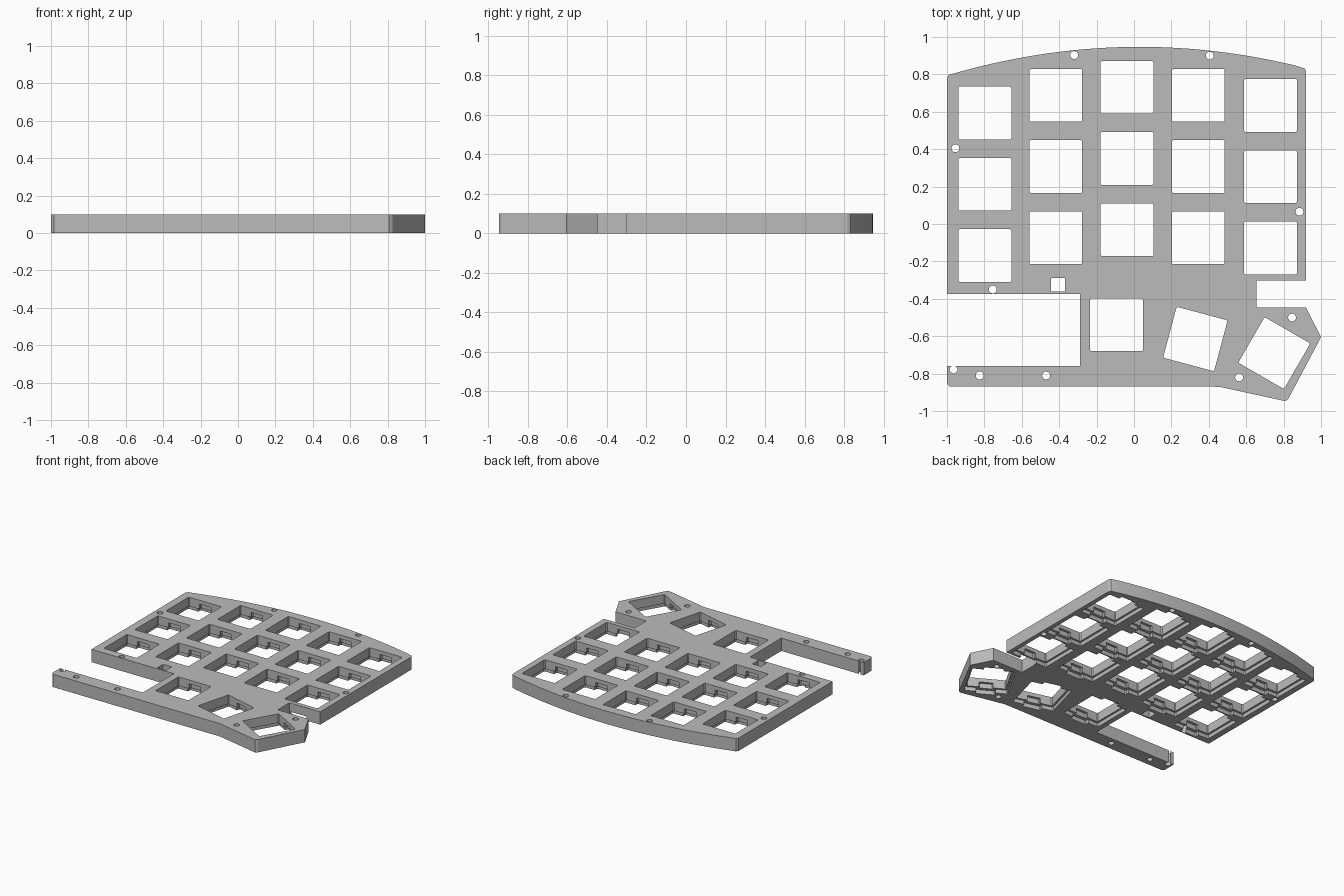
import bpy, bmesh, math
from mathutils import Matrix

if "Cube" in bpy.data.objects:
    bpy.data.objects.remove(bpy.data.objects["Cube"])

T = 0.1  # plate thickness

def prism(bm, pts, z0, z1):
    """Extrude a closed 2D outline between two heights."""
    face = bm.faces.new([bm.verts.new((x, y, z0)) for x, y in pts])
    ext = bmesh.ops.extrude_face_region(bm, geom=[face])
    top = [v for v in ext["geom"] if isinstance(v, bmesh.types.BMVert)]
    bmesh.ops.translate(bm, verts=top, vec=(0, 0, z1 - z0))

def finish(name, bm):
    bmesh.ops.recalc_face_normals(bm, faces=bm.faces)
    me = bpy.data.meshes.new(name)
    bm.to_mesh(me)
    bm.free()
    ob = bpy.data.objects.new(name, me)
    bpy.context.collection.objects.link(ob)
    return ob

# Plate outline: bowed back edge, then clockwise round the thumb cluster and arm
back = [(-1 + 1.92 * i / 40, 0) for i in range(41)]
back = [(x, 0.947 - 0.144 * (x - 0.03) ** 2) for x, _ in back]
back[0] = (-1, 0.783)
back.insert(1, (-0.988, 0.799))
back[-1] = (0.92, 0.817)
back.insert(-1, (0.912, 0.832))
outline = back + [
    (0.92, -0.303), (0.655, -0.303), (0.655, -0.447), (0.92, -0.447),
    (1.0, -0.605), (0.825, -0.935), (0.808, -0.947), (0.47, -0.873), (0.43, -0.87),
    (-0.985, -0.87), (-1, -0.855), (-1, -0.758), (-0.29, -0.758),
    (-0.29, -0.373), (-1, -0.373)]
bm = bmesh.new()
prism(bm, outline, 0, T)
plate = finish("key_plate", bm)

# Key positions: (x, y, turn)
keys = []
for x, top in ((-0.797, 0.593), (-0.418, 0.688), (-0.037, 0.731),
               (0.344, 0.688), (0.73, 0.634)):
    keys += [(x, top - 0.381 * r, 0) for r in range(3)]
keys += [(-0.093, -0.539, 0), (0.328, -0.615, -15), (0.75, -0.69, -30)]

def key_cutter(name, w, d, z1, r=0.006):
    """One chamfer-cornered box at every key."""
    bm = bmesh.new()
    a, b = w / 2, d / 2
    shape = [(a - r, -b), (a, r - b), (a, b - r), (a - r, b),
             (r - a, b), (-a, b - r), (-a, r - b), (r - a, -b)]
    for x, y, deg in keys:
        m = Matrix.Translation((x, y, 0)) @ Matrix.Rotation(math.radians(deg), 4, 'Z')
        pts = [m @ Matrix.Translation((px, py, 0)) for px, py in shape]
        prism(bm, [(p.translation.x, p.translation.y) for p in pts], -0.05, z1)
    return finish(name, bm)

cutters = [
    key_cutter("switch_opening", 0.282, 0.282, T + 0.05),
    key_cutter("underside_pocket", 0.312, 0.312, 0.03),
    key_cutter("underside_tab", 0.14, 0.372, 0.032),
    key_cutter("clip_notch", 0.1, 0.322, 0.07),
]

# Screw holes and the small square cable hole
bm = bmesh.new()
for cx, cy in ((-0.32, 0.903), (0.405, 0.9), (-0.955, 0.405), (0.885, 0.065),
               (-0.755, -0.35), (-0.965, -0.778), (-0.825, -0.81), (-0.47, -0.81),
               (0.562, -0.82), (0.845, -0.5)):
    ring = [math.tau * i / 24 for i in range(24)]
    prism(bm, [(cx + 0.021 * math.cos(t), cy + 0.021 * math.sin(t)) for t in ring],
          -0.06, T + 0.06)
prism(bm, [(-0.443, -0.361), (-0.369, -0.361), (-0.369, -0.288), (-0.443, -0.288)],
      -0.06, T + 0.06)
cutters.append(finish("small_holes", bm))

# Cut everything, then bake and drop the cutters
for c in cutters:
    c.hide_render = True
    mod = plate.modifiers.new(c.name, 'BOOLEAN')
    mod.operation = 'DIFFERENCE'
    mod.solver = 'EXACT'
    mod.object = c
deps = bpy.context.evaluated_depsgraph_get()
baked = bpy.data.meshes.new_from_object(plate.evaluated_get(deps))
plate.modifiers.clear()
plate.data = baked
for c in cutters:
    bpy.data.objects.remove(c)

# Single grey colour
mat = bpy.data.materials.new("mid_grey")
mat.diffuse_color = (0.5, 0.5, 0.5, 1)
mat.use_nodes = True
mat.node_tree.nodes["Principled BSDF"].inputs["Base Color"].default_value = mat.diffuse_color
plate.data.materials.clear()
plate.data.materials.append(mat)

bpy.context.view_layer.objects.active = plate
plate.select_set(True)
bpy.ops.object.shade_smooth_by_angle(angle=math.radians(25))
